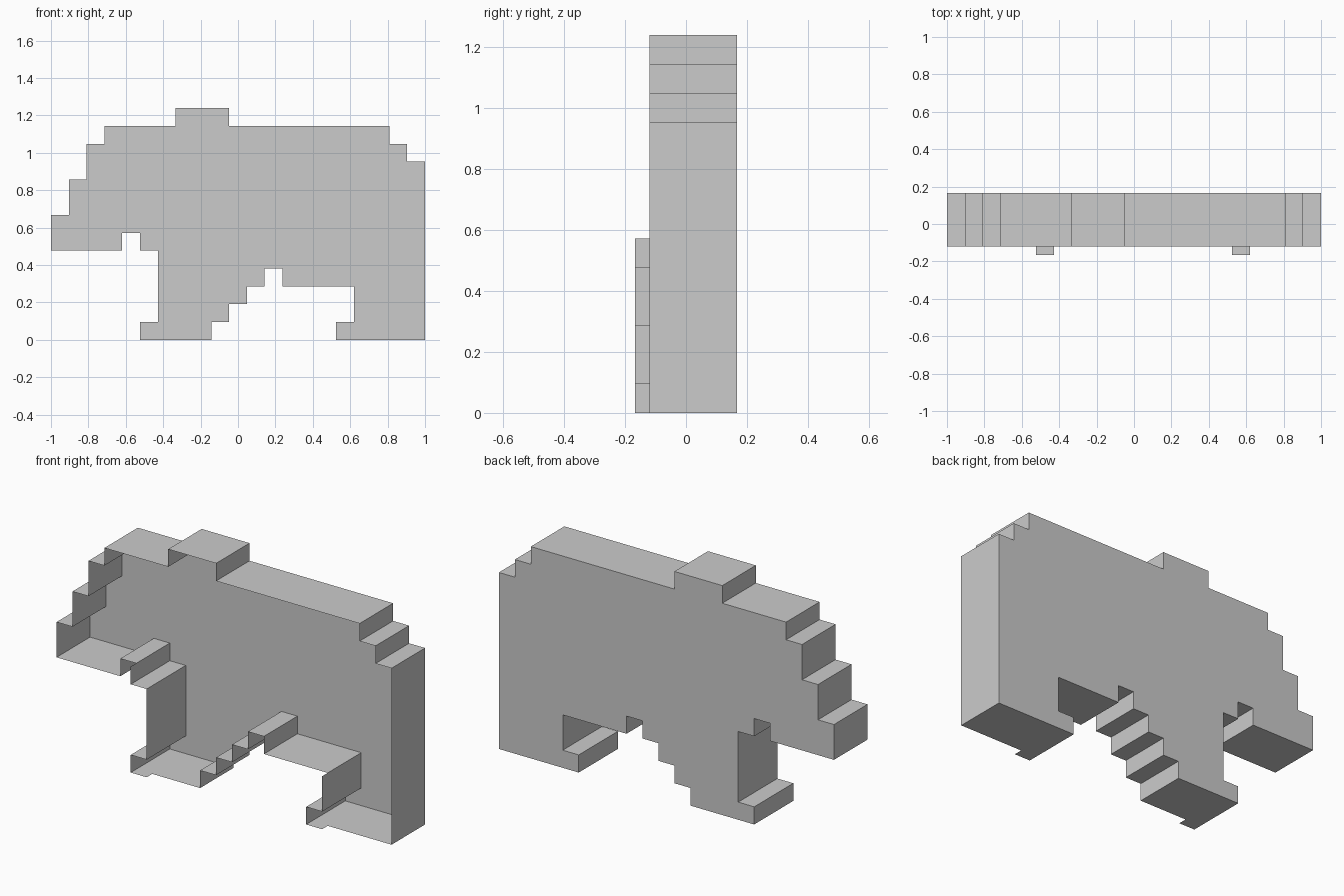
import bpy
import bmesh

cube = bpy.data.objects.get("Cube")
if cube:
    bpy.data.objects.remove(cube, do_unlink=True)

CELL = 2 / 21                    # the outline follows a square grid
BACK = 1.75 * CELL
FRONT = BACK - 3 * CELL
LIP = -BACK

grey = bpy.data.materials.new("plain_grey")
grey.use_nodes = True
colour = (0.6, 0.6, 0.6, 1)
grey.diffuse_color = colour
grey.node_tree.nodes["Principled BSDF"].inputs["Base Color"].default_value = colour


def walk(start, moves):
    """Trace a stepped path on the grid: R, L, U, D followed by a cell count."""
    x, z = start
    path = [(x, z)]
    for move in moves.split():
        n = int(move[1:])
        x += {"R": n, "L": -n}.get(move[0], 0)
        z += {"U": n, "D": -n}.get(move[0], 0)
        path.append((x, z))
    return path


def ribbon(name, path, y_front, y_back, closed=False):
    """Sweep a path along y; a closed path also gets a back panel."""
    bm = bmesh.new()
    rows = [[bm.verts.new((x * CELL - 1, y, z * CELL)) for x, z in path]
            for y in (y_front, y_back)]
    near, far = rows
    count = len(path)
    for i in range(count if closed else count - 1):
        j = (i + 1) % count
        bm.faces.new((near[i], near[j], far[j], far[i]))
    if closed:
        bm.faces.new(far[::-1])
    bm.normal_update()
    mesh = bpy.data.meshes.new(name)
    bm.to_mesh(mesh)
    bm.free()
    mesh.materials.append(grey)
    obj = bpy.data.objects.new(name, mesh)
    bpy.context.collection.objects.link(obj)
    return obj


# Body shell, open at the front: belly and hind leg, back, head, foreleg
belly = "R4 U1 R1 U1 R1 U1 R1 U1 R1 D1 R4 D2 L1 D1 R5 "
top = "U10 L1 U1 L1 U1 L9 U1 L3 D1 L4 "
head = "D1 L1 D2 L1 D2 L1 D2 R4 U1 R1 D1 R1 D4 L1"
outline = walk((5, 0), belly + top + head)
ribbon("body_shell", outline, FRONT, BACK, closed=True)

# Narrow lips that stand out in front of the leg edges
ribbon("foreleg_lip", walk((5, 6), "D1 R1 D4 L1 D1 R1"), LIP, FRONT)
ribbon("hind_leg_lip", walk((17, 3), "D2 L1 D1 R1"), LIP, FRONT)
